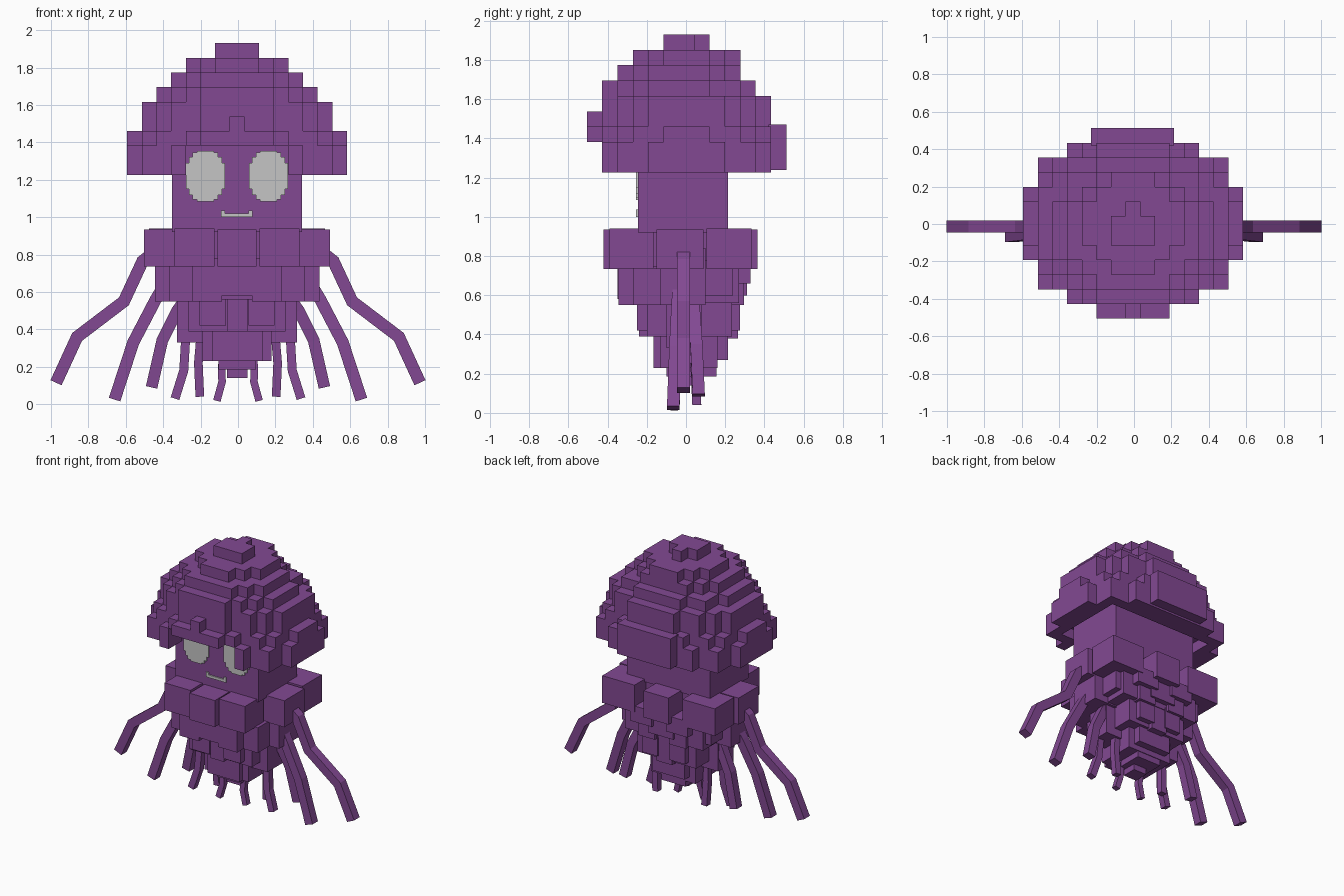
import bpy, bmesh, math
from mathutils import Vector

if "Cube" in bpy.data.objects:
    bpy.data.objects.remove(bpy.data.objects["Cube"])


def material(name, rgb):
    m = bpy.data.materials.new(name)
    m.diffuse_color = (*rgb, 1)
    m.use_nodes = True
    m.node_tree.nodes["Principled BSDF"].inputs["Base Color"].default_value = m.diffuse_color
    return m


PURPLE = material("purple", (0.225, 0.066, 0.29))
GREY = material("light_grey", (0.56, 0.56, 0.56))


def finish(name, bm, mat):
    bmesh.ops.recalc_face_normals(bm, faces=bm.faces)
    me = bpy.data.meshes.new(name)
    bm.to_mesh(me)
    bm.free()
    me.materials.append(mat)
    ob = bpy.data.objects.new(name, me)
    bpy.context.collection.objects.link(ob)
    return ob


def add_box(bm, x0, x1, y0, y1, z0, z1):
    verts = bmesh.ops.create_cube(bm, size=1)["verts"]
    for v in verts:
        v.co = Vector(((x0 + x1) / 2 + v.co.x * (x1 - x0),
                       (y0 + y1) / 2 + v.co.y * (y1 - y0),
                       (z0 + z1) / 2 + v.co.z * (z1 - z0)))


def boxes(name, mat, items):
    bm = bmesh.new()
    for b in items:
        add_box(bm, *b)
    return finish(name, bm, mat)


CX = -0.005  # centre line of the body

# Stepped dome: rounded layers of cubes, keeping only the outer faces
C, TOP = 0.0783, 1.93
WIDE = (1, 3, 4, 5, 6, 6, 7, 7, 7)
FRONT = (1, 3, 4, 5, 5, 5, 5, 5, 5)
BACK = (1, 3, 3, 4, 5, 5, 5, 5, 5)
cells = set()
for k in range(9):
    power, pad = (2, .5) if k < 7 else (2.5, .6)  # squarer towards the rim
    for i in range(-7, 8):
        for j in range(-6, 6):
            ry = FRONT[k] if j < 0 else BACK[k]
            inside = (abs(i) / (WIDE[k] + pad)) ** power + (abs(j) / (ry + pad)) ** power <= 1
            opening = abs(i) <= 3 and j <= -3 and k >= 7
            hollow = k == 8 and abs(i) <= 5 and abs(j) <= 3
            if inside and not opening and not hollow:
                cells.add((i, j, k))
cells |= {(i, -6, 6) for i in range(-2, 3)} | {(0, -6, 5)}  # brow
cells -= {(-1, 1, 0), (1, 1, 0)}                            # crown corners
bm = bmesh.new()
for c in cells:
    for axis in range(3):
        for s in (-1, 1):
            n = list(c)
            n[axis] += s
            if tuple(n) in cells:
                continue
            a, b = [q for q in range(3) if q != axis]
            vs = []
            for da, db in ((-.5, -.5), (.5, -.5), (.5, .5), (-.5, .5)):
                p = list(c)
                p[axis] += s * .5
                p[a] += da
                p[b] += db
                vs.append(bm.verts.new((CX + p[0] * C, p[1] * C + .003, TOP - (p[2] + .5) * C)))
            bm.faces.new(vs)
bmesh.ops.remove_doubles(bm, verts=bm.verts, dist=.001)
bmesh.ops.dissolve_limit(bm, angle_limit=.01, verts=bm.verts, edges=bm.edges)
finish("dome", bm, PURPLE)
boxes("dome_back_plate", PURPLE, [(-.23, .215, .42, .513, 1.24, 1.47)])

# Head block
boxes("head", PURPLE, [(-.352, .342, -.245, .215, .92, 1.4)])

# Eyes as stacked strips, and mouth
for name, ex in (("left_eye", -.174), ("right_eye", .163)):
    steps = [(.045, .135), (.068, .125), (.088, .102), (.105, .07)]
    rows, last = [], 0
    for hw, hz in reversed(steps):
        for z0, z1 in ((last, hz), (-hz, -last)):
            rows.append((ex - hw, ex + hw, -.254, -.245, 1.22 + z0, 1.22 + z1))
        last = hz
    boxes(name, GREY, rows)
boxes("mouth", GREY, [(-.09, .077, -.254, -.245, 1.0, 1.02),
                      (-.09, -.07, -.254, -.245, 1.02, 1.037),
                      (.057, .077, -.254, -.245, 1.02, 1.037)])


def mirrored(items):
    return [b for x0, x1, *r in items
            for b in ((CX + x0, CX + x1, *r), (CX - x1, CX - x0, *r))]


# Collar of separate blocks
boxes("collar", PURPLE, mirrored([
    (.12, .335, -.39, -.165, .735, .94),
    (.22, .497, -.15, .09, .735, .935),
    (.2, .47, .105, .335, .735, .94),
]) + [(-.11, .1, -.42, -.18, .735, .935), (-.11, .1, .12, .365, .735, .935)])

# Tapering body core under the collar
boxes("body_core", PURPLE, [
    (-.30, .29, -.22, .2, .72, .93), (-.33, .32, -.26, .27, .56, .75),
    (-.25, .24, -.2, .235, .39, .6), (-.19, .18, -.13, .16, .23, .42),
    (-.105, .095, -.1, .155, .185, .26), (-.06, .05, -.05, .06, .14, .2)])

# Lumpy skirt blocks in shrinking tiers
boxes("upper_skirt", PURPLE, mirrored([
    (.08, .24, -.345, -.15, .55, .78), (.2, .36, -.27, -.1, .55, .74),
    (.24, .44, -.13, .1, .55, .84), (.2, .37, .06, .24, .6, .78),
    (.06, .24, .12, .33, .66, .78), (.06, .2, .12, .295, .55, .7),
]) + [(-.12, .11, -.35, -.16, .58, .76), (-.11, .1, .12, .31, .6, .76)])
boxes("middle_skirt", PURPLE, mirrored([
    (.06, .2, -.25, -.08, .42, .6), (.14, .26, -.2, -.03, .39, .58),
    (.18, .32, -.1, .08, .33, .58),
    (.05, .18, .08, .275, .42, .58),
]) + [(-.06, .05, -.24, -.08, .39, .56), (-.07, .06, .08, .265, .38, .56)])
boxes("lower_skirt", PURPLE, [(-.14, .13, -.165, .1, .23, .42), (-.14, .13, 0, .215, .27, .44)])


def tentacle(name, points, y0, y1, w, side):
    """Square tube along a bent path in x and z, drifting from y0 to y1."""
    pts = [Vector((x, z)) for x, z in points]
    dirs = [(b - a).normalized() for a, b in zip(pts, pts[1:])]
    bm = bmesh.new()
    rings = []
    for n, p in enumerate(pts):
        d0, d1 = dirs[max(n - 1, 0)], dirs[min(n, len(dirs) - 1)]
        d = (d0 + d1).normalized()
        off = Vector((-d.y, d.x)) * (w / 2 / max(d.dot(d0), .5))
        y = y0 + (y1 - y0) * n / (len(pts) - 1)
        rings.append([bm.verts.new((side * (p.x + s * off.x), y + t * w / 2, p.y + s * off.y))
                      for s, t in ((-1, -1), (1, -1), (1, 1), (-1, 1))])
    for r, q in zip(rings, rings[1:]):
        for m in range(4):
            bm.faces.new((r[m], r[(m + 1) % 4], q[(m + 1) % 4], q[m]))
    bm.faces.new(rings[0])
    bm.faces.new(rings[-1])
    finish(name, bm, PURPLE)


# Bent tentacles, mirrored left and right
PATHS = [
    ("outer", [(.44, .82), (.51, .765), (.61, .55), (.86, .36), (.973, .115)], -.013, -.013, .065),
    ("long", [(.38, .66), (.44, .56), (.56, .33), (.66, .025)], -.03, -.065, .064),
    ("middle", [(.27, .58), (.325, .5), (.405, .34), (.462, .09)], .03, .065, .062),
    ("short", [(.24, .42), (.28, .35), (.29, .18), (.337, .03)], -.03, -.06, .048),
    ("inner", [(.16, .42), (.2, .36), (.212, .22), (.204, .04)], .03, .055, .046),
    ("centre", [(.08, .27), (.088, .19), (.085, .12), (.113, .018)], -.04, -.06, .04),
]
for label, path, y0, y1, w in PATHS:
    for tag, side in (("left", -1), ("right", 1)):
        tentacle(f"{label}_tentacle_{tag}", path, y0, y1, w, side)
